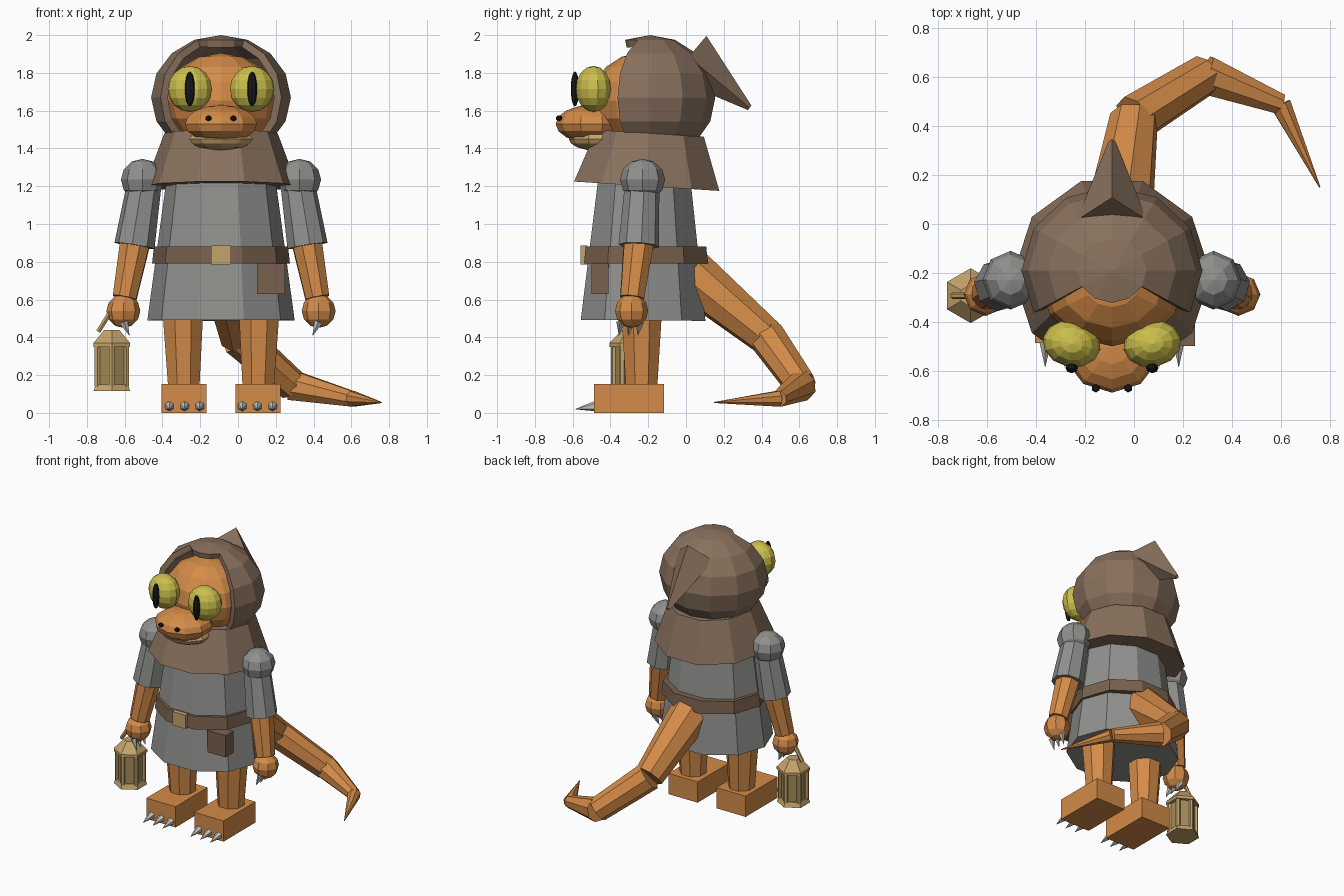
import bpy, bmesh
from math import pi, sin, cos, atan2, radians
from mathutils import Matrix, Vector

old = bpy.data.objects.get("Cube")
if old:
    bpy.data.objects.remove(old)


def material(name, *rgb):
    m = bpy.data.materials.new(name)
    m.use_nodes = True
    m.diffuse_color = (*rgb, 1)
    m.node_tree.nodes["Principled BSDF"].inputs["Base Color"].default_value = (*rgb, 1)
    return m


SKIN = material("orange skin", .66, .26, .065)
CLOTH = material("grey cloth", .28, .28, .27)
HOOD = material("brown hood cloth", .25, .165, .11)
LEATHER = material("belt leather", .19, .12, .075)
BRASS = material("tan brass", .56, .37, .15)
GLASS = material("lantern glass", .36, .26, .1)
EYE = material("yellow eye", .6, .52, .07)
BLACK = material("black", .01, .01, .012)
CLAW = material("pale claw", .55, .55, .52)

MID = -.09  # body centre line


def finish(name, bm, mat):
    bmesh.ops.recalc_face_normals(bm, faces=bm.faces)
    me = bpy.data.meshes.new(name)
    bm.to_mesh(me)
    bm.free()
    me.materials.append(mat)
    ob = bpy.data.objects.new(name, me)
    bpy.context.collection.objects.link(ob)
    return ob


def taper(name, mat, a, b, r1, r2, n=8, spin=0, sy=1):
    """Tapered prism from point a to point b."""
    a, b = Vector(a), Vector(b)
    d = b - a
    rot = Vector((0, 0, 1)).rotation_difference(d).to_matrix().to_4x4()
    m = (Matrix.Translation((a + b) / 2) @ rot
         @ Matrix.Diagonal((1, sy, 1, 1)) @ Matrix.Rotation(spin, 4, 'Z'))
    bm = bmesh.new()
    bmesh.ops.create_cone(bm, cap_ends=True, segments=n, radius1=r1, radius2=r2,
                          depth=d.length, matrix=m)
    return finish(name, bm, mat)


def ball(name, mat, c, r, u=10, v=8, turn=0):
    m = (Matrix.Translation(c) @ Matrix.Rotation(turn, 4, 'Z')
         @ Matrix.Diagonal((*r, 1)))
    bm = bmesh.new()
    bmesh.ops.create_uvsphere(bm, u_segments=u, v_segments=v, radius=1, matrix=m)
    return finish(name, bm, mat)


def box(name, mat, c, size):
    bm = bmesh.new()
    bmesh.ops.create_cube(bm, size=1, matrix=Matrix.Translation(c) @ Matrix.Diagonal((*size, 1)))
    return finish(name, bm, mat)


# Clothing on the body
taper("tunic", CLOTH, (MID, -.227, .49), (MID, -.22, 1.3), .39, .28, 10, pi / 10, .89)
taper("belt", LEATHER, (MID, -.212, .79), (MID, -.212, .88), .365, .355, 10, pi / 10, .945)
box("buckle", BRASS, (MID, -.54, .835), (.106, .035, .1))
box("pouch", LEATHER, (.175, -.455, .71), (.15, .09, .16))
taper("shoulder_cape", HOOD, (MID, -.208, 1.2), (MID, -.19, 1.48), .405, .3, 10, pi / 10)

# Hood: sphere shell with the face opening removed
bm = bmesh.new()
bmesh.ops.create_uvsphere(bm, u_segments=12, v_segments=8, radius=1)
opening = []
for f in bm.faces:
    c = f.calc_center_median()
    if abs(atan2(c.x, -c.y)) < radians(60) and c.z < .9:
        opening.append(f)
bmesh.ops.delete(bm, geom=opening, context='FACES')
bm.transform(Matrix.Translation((MID, -.19, 1.67)) @ Matrix.Diagonal((.37, .345, .33, 1)))
hood = finish("hood", bm, HOOD)
shell = hood.modifiers.new("thickness", 'SOLIDIFY')
shell.thickness = .04
shell.offset = -1
taper("hood_peak", HOOD, (MID, .015, 1.885), (MID, .337, 1.615), .145, .015, 4)

# Head
ball("head", SKIN, (MID, -.24, 1.655), (.295, .26, .25), 12)
ball("snout", SKIN, (MID, -.5, 1.53), (.2, .19, .1))
ball("lower_jaw", BRASS, (MID, -.47, 1.45), (.175, .15, .062))

for s, side in ((-1, "right"), (1, "left")):
    def at(dx, y, z):
        return (MID + s * dx, y, z)

    # Face details
    ball(side + "_eye", EYE, at(.165, -.49, 1.715), (.12, .095, .122), 12, 8, s * .2)
    ball(side + "_pupil", BLACK, at(.165, -.588, 1.715), (.026, .022, .093), 8, 8)
    ball(side + "_nostril", BLACK, at(.066, -.672, 1.56), (.019, .018, .015), 6, 5)

    # Arm
    ball(side + "_shoulder", CLOTH, at(.415, -.23, 1.235), (.115, .12, .11), 8, 6)
    taper(side + "_sleeve", CLOTH, at(.4, -.23, 1.25), at(.458, -.25, .885), .09, .108)
    taper(side + "_forearm", SKIN, at(.455, -.25, .9), at(.51, -.285, .61), .085, .068)
    ball(side + "_hand", SKIN, at(.517, -.288, .54), (.09, .088, .09), 8, 6)
    for i in (-1, 0, 1):
        y = -.295 + i * .05
        taper(side + "_hand_claw", CLAW, at(.515, y, .48), at(.485, y - .01, .41), .024, .001, 5)

    # Leg and foot
    taper(side + "_leg", SKIN, at(.197, -.235, .14), at(.202, -.235, .56), .09, .118, 8, pi / 8)
    box(side + "_foot", SKIN, at(.195, -.301, .076), (.238, .371, .152))
    for i in (-1, 0, 1):
        dx = .193 + i * .08
        taper(side + "_foot_claw", CLAW, at(dx, -.47, .037), at(dx, -.585, .02), .03, .001, 6)

# Tail: overlapping tapered segments
path = [((-.06, .03, .73), .14), ((0, .43, .4), .1), ((.29, .61, .145), .085),
        ((.6, .49, .075), .045), ((.76, .15, .055), .003)]
for (a, ra), (b, rb) in zip(path, path[1:]):
    taper("tail_segment", SKIN, a, b, ra, rb)

# Lantern
LX, LY = -.668, -.293


def lantern_ring(name, mat, z1, z2, r1, r2):
    taper(name, mat, (LX, LY, z1), (LX, LY, z2), r1, r2, 6)


lantern_ring("lantern_base", BRASS, .115, .15, .112, .098)
lantern_ring("lantern_glass", GLASS, .14, .37, .086, .086)
lantern_ring("lantern_rim", BRASS, .35, .37, .112, .112)
lantern_ring("lantern_roof", BRASS, .37, .44, .112, .045)
for k in range(6):
    px, py = LX + .089 * sin(k * pi / 3), LY + .089 * cos(k * pi / 3)
    taper("lantern_post", BRASS, (px, py, .14), (px, py, .36), .016, .016, 6)
taper("lantern_handle", BRASS, (-.74, LY, .43), (-.665, LY, .55), .014, .014, 6)
